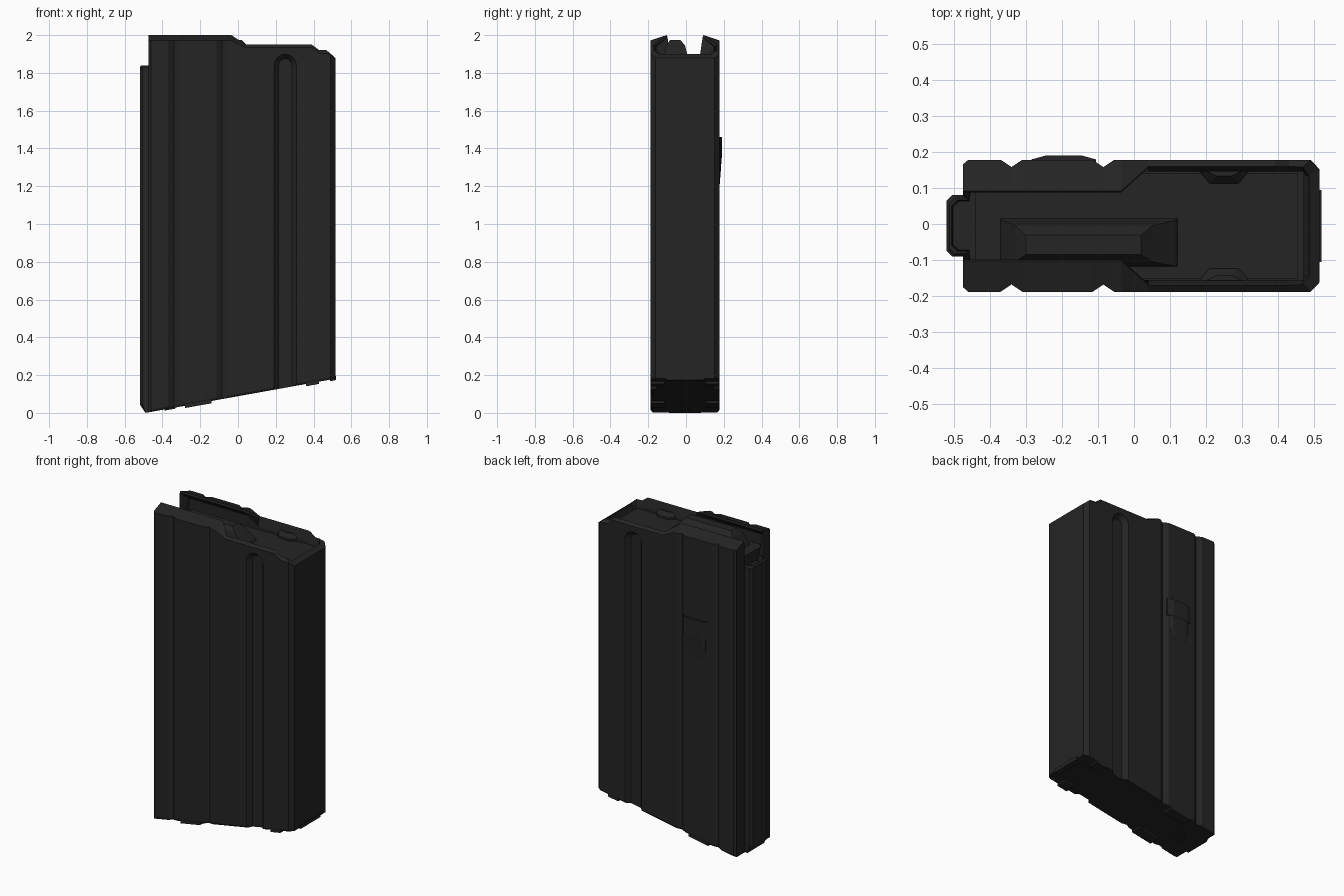
import bpy, bmesh, math

if "Cube" in bpy.data.objects:
    bpy.data.objects.remove(bpy.data.objects["Cube"])

CY = -0.005      # body centre line in y
SLOPE = 0.18     # rise of the base towards the front

steel = bpy.data.materials.new("black_steel")
steel.diffuse_color = (0.018, 0.018, 0.018, 1)
steel.use_nodes = True
steel.node_tree.nodes["Principled BSDF"].inputs["Base Color"].default_value = steel.diffuse_color


def floor_z(x):
    return SLOPE * (x + 0.49)


def loft(name, rings):
    """Closed solid through rings of equal length."""
    bm = bmesh.new()
    vs = [[bm.verts.new(p) for p in r] for r in rings]
    n = len(vs[0])
    for a, b in zip(vs, vs[1:]):
        for i in range(n):
            j = (i + 1) % n
            bm.faces.new((a[i], a[j], b[j], b[i]))
    bm.faces.new(vs[0][::-1])
    bm.faces.new(vs[-1])
    bmesh.ops.recalc_face_normals(bm, faces=bm.faces)
    me = bpy.data.meshes.new(name)
    bm.to_mesh(me)
    bm.free()
    me.materials.append(steel)
    ob = bpy.data.objects.new(name, me)
    bpy.context.collection.objects.link(ob)
    return ob


def rect(x0, x1, y0, y1, z):
    return [(x0, y0, z), (x1, y0, z), (x1, y1, z), (x0, y1, z)]


def lerp_rows(rows, x):
    for a, b in zip(rows, rows[1:]):
        if x <= b[0]:
            t = max(0, (x - a[0]) / (b[0] - a[0]))
            return [p + (q - p) * t for p, q in zip(a[1:], b[1:])]
    return rows[-1][1:]


# Half of the plan outline: rear spine, two V grooves per side, chamfered front
half = [(-0.52, 0.07), (-0.505, 0.085), (-0.475, 0.085), (-0.475, 0.10),
        (-0.475, 0.17), (-0.46, 0.183), (-0.37, 0.183), (-0.34, 0.163),
        (-0.31, 0.183), (-0.115, 0.183), (-0.085, 0.163), (-0.055, 0.183),
        (-0.035, 0.183), (0.04, 0.183), (0.39, 0.183), (0.43, 0.183),
        (0.49, 0.183), (0.515, 0.157), (0.515, 0.12)]

# x, wall top, lip edge y, lip edge z
rim = [(-0.475, 1.972, 0.097, 2.0), (-0.035, 1.972, 0.097, 2.0),
       (0.04, 1.935, 0.165, 1.95), (0.39, 1.935, 0.165, 1.95),
       (0.43, 1.905, 0.165, 1.92), (0.49, 1.9, 0.163, 1.92),
       (0.515, 1.88, 0.14, 1.9)]


def column(i, x, y):
    """Vertices of the wall above one outline point, from base to inside."""
    spine = i < 3
    xb = max(x, -0.49)
    col = [(xb, min(y, 0.175), floor_z(xb)),
           (x, y, 0.045 if spine else floor_z(x) + 0.012)]
    if spine:
        return col + [(x, y, 1.83), (x + 0.008, y - 0.008, 1.84),
                      (x + 0.014, y - 0.014, 1.84), (x + 0.016, y - 0.016, 1.83),
                      (x + 0.018, y - 0.018, 1.8)]
    z1, y2, z2 = lerp_rows(rim, x)
    y2 = min(y2, y - 0.003)
    x2 = x if x < 0.45 else x - 0.03 * (x - 0.43) / 0.085
    xi = min(max(x, -0.45), 0.47)
    if x > 0.5:
        y2 = y - 0.017
    y4 = min(0.15, y + 0.05) if x < 0.4 else min(0.15, y - 0.012)
    return col + [(x, y, z1), (x2, y2, z2), (x2, y2 - 0.004, z2 - 0.012),
                  (xi, y4, z2 - 0.06), (xi, y4, 1.8)]


cols = [column(i, x, y) for i, (x, y) in enumerate(half)]
rings = []
for k in range(7):
    up = [(c[k][0], c[k][1] + CY, c[k][2]) for c in cols]
    down = [(c[k][0], CY - c[k][1], c[k][2]) for c in reversed(cols)]
    rings.append(up + down)
body = loft("magazine_body", rings)


# Long pressed channel on each side, with a rounded top
def channel_ring(r, y):
    cx, top = 0.25, 1.84
    arc = [(cx + r * math.cos(a * math.pi / 8), y,
            top + r * math.sin(a * math.pi / 8)) for a in range(9)]
    return [(cx - r, y, -0.1), (cx + r, y, -0.1)] + arc


for s, side in ((1, "back"), (-1, "front")):
    cutter = loft("channel_cutter_" + side,
                  [channel_ring(r, CY + s * d)
                   for r, d in ((0.035, 0.153), (0.06, 0.184), (0.06, 0.25))])
    cutter.hide_render = True
    cutter.hide_viewport = True
    cutter.display_type = 'WIRE'
    mod = body.modifiers.new("channel_" + side, 'BOOLEAN')
    mod.operation = 'DIFFERENCE'
    mod.solver = 'EXACT'
    mod.object = cutter

# Apply the cuts and remove the cutters
bpy.context.view_layer.update()
dg = bpy.context.evaluated_depsgraph_get()
cut_mesh = bpy.data.meshes.new_from_object(body.evaluated_get(dg))
body.modifiers.clear()
body.data = cut_mesh
for ob in [o for o in bpy.data.objects if "cutter" in o.name]:
    bpy.data.objects.remove(ob)

# Inner side of the pressed channels
for s, side in ((1, "back"), (-1, "front")):
    loft("channel_bulge_" + side,
         [[(x, CY + s * y, z) for x, y in
           ((0.18 + e, 0.152), (0.21 + e, 0.118 + e), (0.29 - e, 0.118 + e),
            (0.32 - e, 0.152))] for z, e in ((1.8, 0), (1.885, 0), (1.91, 0.02))])

# Follower: flat plate with a raised guide offset to one side
loft("follower_plate", [rect(-0.44, 0.455, CY - 0.147, CY + 0.147, 1.8),
                        rect(-0.44, 0.455, CY - 0.147, CY + 0.147, 1.872)])
loft("follower_guide", [rect(-0.375, 0.125, -0.12, 0.02, 1.86),
                        rect(-0.365, 0.115, -0.117, 0.01, 1.885),
                        rect(-0.33, 0.05, -0.105, -0.005, 1.945),
                        rect(-0.30, 0.02, -0.085, -0.03, 1.974)])

# Catch on the back side: stepped upper block and tapering rounded tab
loft("catch_block", [[(x, y, z) for x, z in
                      ((-0.285 + e, 1.35), (-0.105 - e, 1.35),
                       (-0.105 - e, 1.46), (-0.285 + e, 1.46))]
                     for y, e in ((0.165, 0), (0.179, 0), (0.19, 0.04))])


def tab_ring(r, y_top, y_low):
    pts = [(-0.195 - r, y_top, 1.37), (-0.195 + r, y_top, 1.37)]
    for a in range(9):
        t = a * math.pi / 8
        pts.append((-0.195 + r * math.cos(t),
                    y_low + (y_top - y_low) * 0.4 * (1 - math.sin(t)),
                    1.27 - r * math.sin(t)))
    return pts


loft("catch_tab", [tab_ring(0.07, 0.165, 0.165), tab_ring(0.07, 0.18, 0.178),
                   tab_ring(0.05, 0.19, 0.179)])


# Floor plate tabs following the sloped base
def base_tab(name, x0, x1, y0, y1, drop=0.012):
    loft(name, [[(x, y, floor_z(x) + d) for x, y, _ in rect(x0, x1, y0, y1, 0)]
                for d in (-drop, 0.015)])


for s, side in ((1, "back"), (-1, "front")):
    for x0, x1, part in ((-0.28, -0.14, "rear"), (0.36, 0.43, "fore")):
        a, b = sorted((CY + s * 0.11, CY + s * 0.18))
        base_tab(f"base_tab_{part}_{side}", x0, x1, a, b)
base_tab("base_front_tab", 0.487, 0.52, CY - 0.1, CY + 0.1, 0.008)

# Round button in the floor plate
loft("base_button", [[(-0.36 + 0.03 * math.cos(a * math.pi / 6),
                       CY + 0.03 * math.sin(a * math.pi / 6),
                       floor_z(-0.36 + 0.03 * math.cos(a * math.pi / 6)) + d)
                      for a in range(12)] for d in (-0.006, 0.01)])
